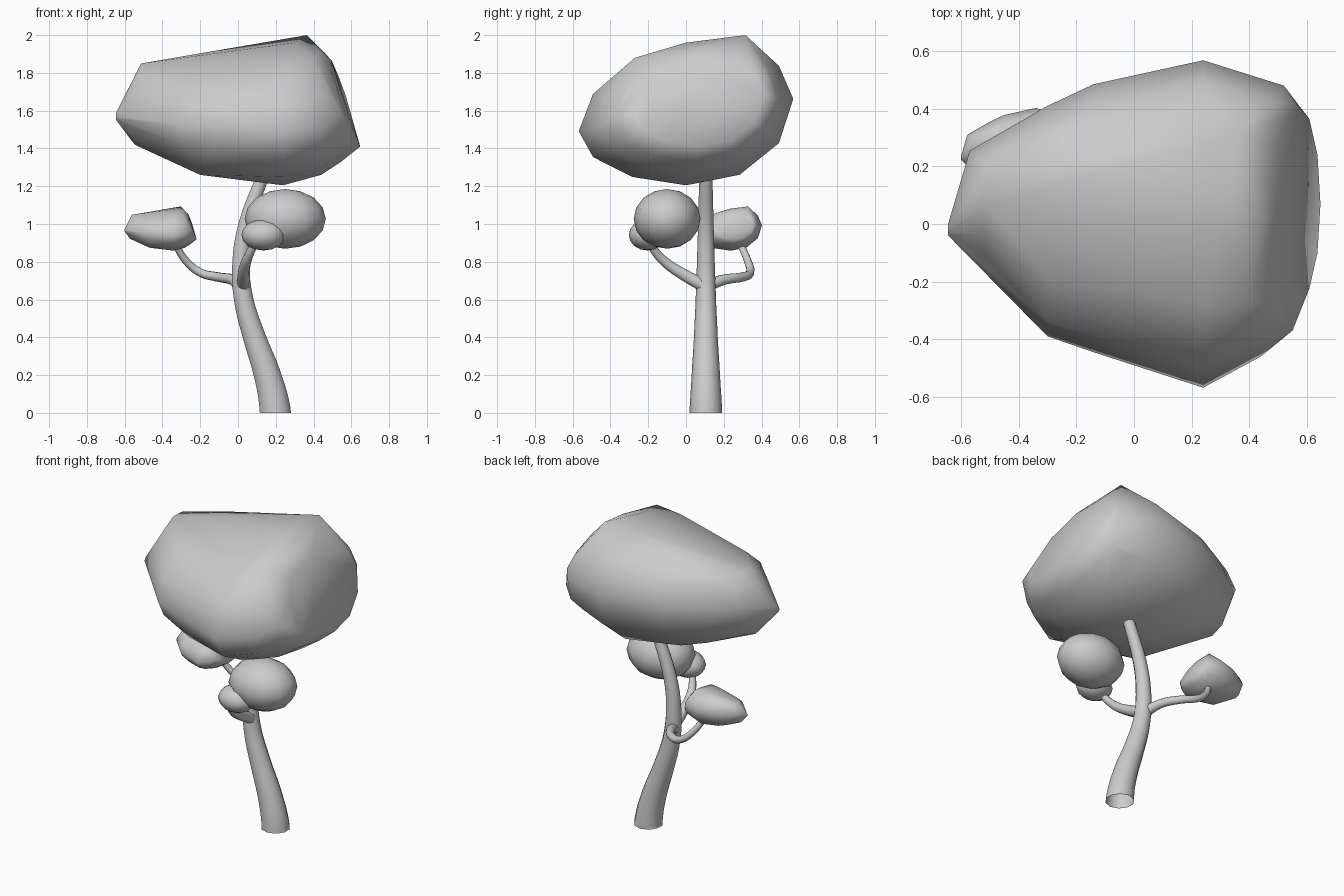
import bpy
import bmesh
from math import cos, sin, pi, radians

if "Cube" in bpy.data.objects:
    bpy.data.objects.remove(bpy.data.objects["Cube"])

grey = bpy.data.materials.new("plain_grey")
grey.use_nodes = True
grey.diffuse_color = (0.6, 0.6, 0.6, 1)
grey.node_tree.nodes["Principled BSDF"].inputs["Base Color"].default_value = grey.diffuse_color


def place(name, data):
    """Link an object, make it active and give it the material."""
    data.materials.append(grey)
    obj = bpy.data.objects.new(name, data)
    bpy.context.collection.objects.link(obj)
    bpy.ops.object.select_all(action="DESELECT")
    obj.select_set(True)
    bpy.context.view_layer.objects.active = obj


def finish(name, bm):
    """Turn a bmesh into a smooth shaded object."""
    mesh = bpy.data.meshes.new(name)
    bm.to_mesh(mesh)
    bm.free()
    place(name, mesh)
    bpy.ops.object.shade_smooth_by_angle(angle=radians(70))


# Canopy rings: x, y, z, half width, half height, lean along x
RINGS = [
    (-0.645, -0.02, 1.57, 0.02, 0.02, 0),
    (-0.53, 0.065, 1.635, 0.19, 0.215, 0.08),
    (-0.3, 0.01, 1.585, 0.4, 0.275, 0),
    (-0.14, 0.02, 1.575, 0.465, 0.315, 0),
    (0.24, 0.0, 1.577, 0.568, 0.372, 0),
    (0.44, 0.02, 1.59, 0.48, 0.33, 0),
    (0.52, 0.05, 1.6, 0.43, 0.27, -0.1),
    (0.57, 0.07, 1.63, 0.34, 0.22, -0.35),
]
# Corners that stick out beyond the rings
CORNERS = [
    (0.365, 0.315, 2), (0.3, 0, 1.96), (0.4, -0.27, 1.88), (0.55, -0.37, 1.58),
    (-0.27, 0.32, 1.85), (-0.57, 0.255, 1.66), (-0.2, -0.22, 1.26),
]
SIDES = 12
TILT = 0.23
MIDDLE = 1.6


def canopy(name, centre, size):
    """Faceted, lopsided foliage mass: the hull of tilted oval rings."""
    points = list(CORNERS)
    for x, y, z, wide, high, lean in RINGS:
        for i in range(SIDES):
            a = 2 * pi * i / SIDES
            rise = high * sin(a)
            # The tilt fades out towards the underside
            tilt = TILT * high * cos(a) * (1 + min(0, sin(a)))
            points.append((x + lean * rise, y + wide * cos(a), z + rise + tilt))
    bm = bmesh.new()
    for x, y, z in points:
        bm.verts.new([c + size * v for c, v in zip(centre, (x, y, z - MIDDLE))])
    hull = bmesh.ops.convex_hull(bm, input=bm.verts)
    bmesh.ops.delete(bm, geom=hull["geom_interior"], context="VERTS")
    bmesh.ops.recalc_face_normals(bm, faces=bm.faces)
    finish(name, bm)


def tuft(name, centre, size):
    """Rounded low-poly foliage ball."""
    bm = bmesh.new()
    bmesh.ops.create_uvsphere(bm, u_segments=12, v_segments=8, radius=1)
    bmesh.ops.scale(bm, vec=size, verts=bm.verts)
    bmesh.ops.translate(bm, vec=centre, verts=bm.verts)
    finish(name, bm)


def limb(name, points):
    """Tapered open tube along a smooth path of x, y, z, radius."""
    curve = bpy.data.curves.new(name, "CURVE")
    curve.dimensions = "3D"
    curve.bevel_depth = 1
    curve.bevel_resolution = 3
    curve.resolution_u = 4
    spline = curve.splines.new("BEZIER")
    spline.bezier_points.add(len(points) - 1)
    for bp, (x, y, z, r) in zip(spline.bezier_points, points):
        bp.co = (x, y, z)
        bp.radius = r
        bp.handle_left_type = bp.handle_right_type = "AUTO"
    place(name, curve)
    bpy.ops.object.convert(target="MESH")
    bpy.ops.object.shade_smooth()
    # Level the foot with the ground
    for v in bpy.context.object.data.vertices:
        v.co.z = max(v.co.z, 0)


# Foliage
canopy("main_canopy", (0, 0, MIDDLE), 1)
canopy("right_canopy", (-0.41, 0.235, 0.975), 0.295)
tuft("left_tuft", (0.25, -0.1, 1.027), (0.215, 0.177, 0.158))
tuft("front_tuft", (0.135, -0.205, 0.942), (0.117, 0.098, 0.082))

# Trunk and branches
limb("trunk", [(0.198, 0.105, -0.04, 0.087), (0.196, 0.105, 0.02, 0.086),
               (0.156, 0.105, 0.2, 0.075), (0.087, 0.105, 0.4, 0.063),
               (0.03, 0.105, 0.6, 0.054), (0.015, 0.105, 0.8, 0.047),
               (0.042, 0.105, 1.0, 0.041), (0.13, 0.105, 1.25, 0.035)])
limb("right_branch", [(0.01, 0.1, 0.67, 0.034), (-0.03, 0.2, 0.705, 0.028),
                      (-0.11, 0.3, 0.72, 0.025), (-0.2, 0.34, 0.743, 0.022),
                      (-0.28, 0.325, 0.81, 0.02), (-0.34, 0.28, 0.91, 0.018)])
limb("front_branch", [(0.03, 0.1, 0.67, 0.036), (0.03, 0, 0.725, 0.033),
                      (0.04, -0.1, 0.79, 0.028), (0.065, -0.16, 0.85, 0.023),
                      (0.1, -0.2, 0.92, 0.02)])
